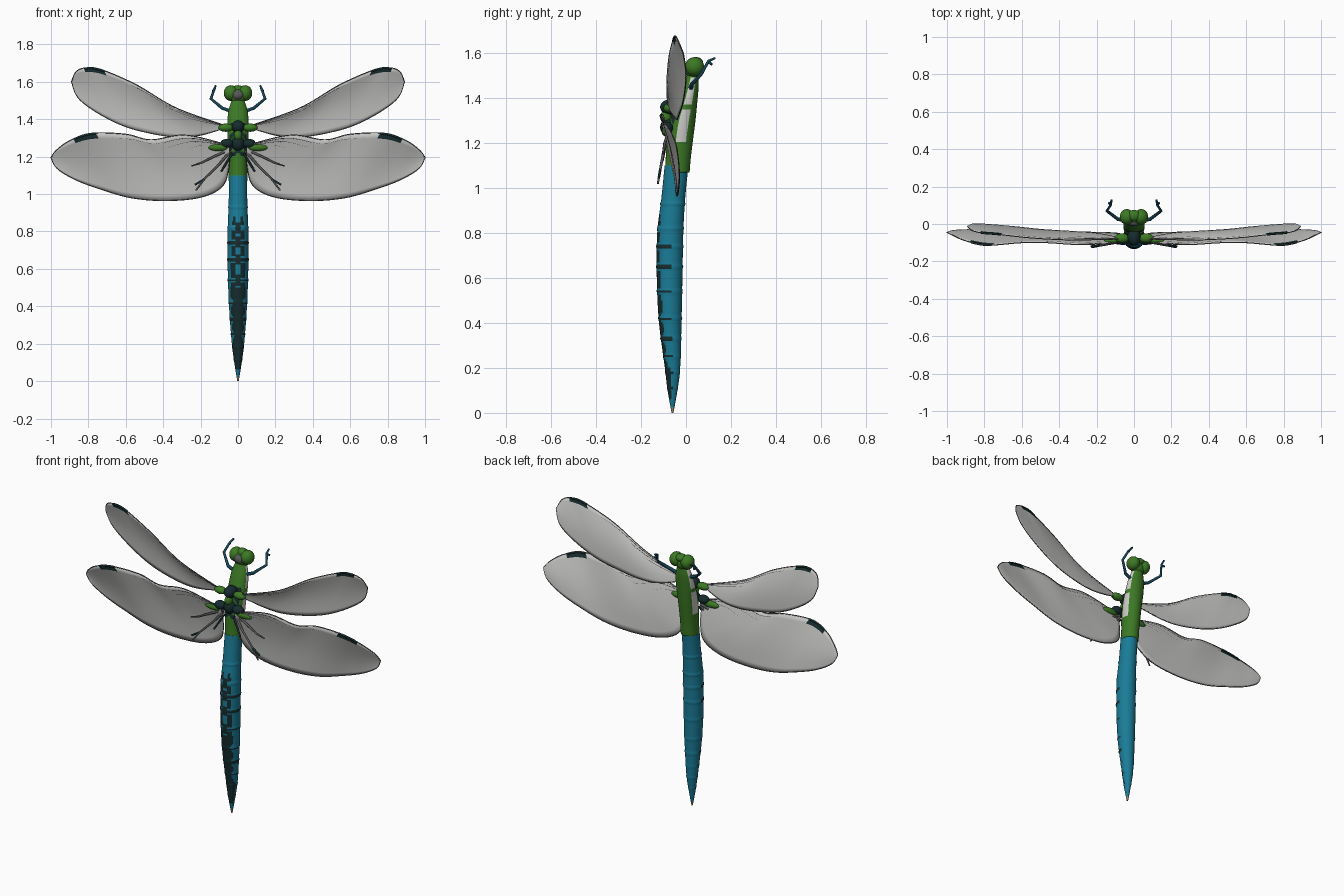
import bpy, bmesh, math
from mathutils import Vector

old = bpy.data.objects.get("Cube")
if old:
    bpy.data.objects.remove(old, do_unlink=True)


def material(name, r, g, b):
    m = bpy.data.materials.new(name)
    m.use_nodes = True
    m.diffuse_color = (r, g, b, 1)
    m.node_tree.nodes["Principled BSDF"].inputs["Base Color"].default_value = (r, g, b, 1)
    return m


BLUE = material("abdomen blue", .01, .2, .31)
GREEN = material("body green", .045, .19, .018)
DARK = material("dark marking", .008, .025, .027)
WING = material("wing grey", .56, .56, .55)
PALE = material("pale flank", .6, .6, .57)
TEAL = material("leg teal", .008, .06, .1)
VEIN = material("vein grey", .1, .1, .1)
TAN = material("tail tan", .35, .25, .15)


def spline(points, t):
    """Smooth point at t (0..1) through a list of points."""
    p = [Vector(q) for q in points]
    f = min(max(t, 0), 1) * (len(p) - 1)
    i = min(int(f), len(p) - 2)
    f -= i
    a, b, c, d = p[max(i - 1, 0)], p[i], p[i + 1], p[min(i + 2, len(p) - 1)]
    return b + (c - a) * f / 2 + (a * 2 - b * 5 + c * 4 - d) * f**2 / 2 + (b * 3 - a - c * 3 + d) * f**3 / 2


def finish(name, bm, mats):
    bmesh.ops.recalc_face_normals(bm, faces=bm.faces)
    me = bpy.data.meshes.new(name)
    for f in bm.faces:
        f.smooth = True
    bm.to_mesh(me)
    bm.free()
    for m in mats:
        me.materials.append(m)
    ob = bpy.data.objects.new(name, me)
    bpy.context.collection.objects.link(ob)
    return ob


def body_loft(name, profile, rows, sides, mats, rule, swell=lambda z: 1):
    """Elliptical rings (z, y centre, x radius, y radius); angle 0 faces -y."""
    bm = bmesh.new()
    rings = []
    for k in range(rows + 1):
        z, yc, rx, ry = spline([q[:3] + q[3:] for q in profile], k / rows)
        s = swell(z)
        angles = [math.tau * j / sides for j in range(sides)]
        rings.append([bm.verts.new((rx * s * math.sin(a), yc - ry * s * math.cos(a), z)) for a in angles])
    for k in range(rows):
        for j in range(sides):
            n = (j + 1) % sides
            f = bm.faces.new((rings[k][j], rings[k][n], rings[k + 1][n], rings[k + 1][j]))
            a = math.tau * (j + .5) / sides
            f.material_index = rule(min(a, math.tau - a), f.calc_center_median().z)
    bm.faces.new(rings[0])
    bm.faces.new(rings[-1])
    return finish(name, bm, mats)


def blob(name, centre, radii, mat):
    bm = bmesh.new()
    bmesh.ops.create_uvsphere(bm, u_segments=24, v_segments=16, radius=1)
    bmesh.ops.scale(bm, vec=radii, verts=bm.verts)
    bmesh.ops.translate(bm, vec=centre, verts=bm.verts)
    return finish(name, bm, [mat])


def tube(name, points, radius, mat, closed=False, taper=1):
    cu = bpy.data.curves.new(name, "CURVE")
    cu.dimensions = "3D"
    cu.bevel_depth = radius
    cu.bevel_resolution = 1
    cu.use_fill_caps = True
    sp = cu.splines.new("POLY")
    sp.points.add(len(points) - 1)
    for i, p in enumerate(points):
        sp.points[i].co = (*p, 1)
        sp.points[i].radius = 1 + (taper - 1) * i / (len(points) - 1)
    sp.use_cyclic_u = closed
    cu.materials.append(mat)
    ob = bpy.data.objects.new(name, cu)
    bpy.context.collection.objects.link(ob)


def flip(points, s):
    return [(p[0] * s, p[1], p[2]) for p in points]


# Abdomen: segmented, with a broken dark band along the -y side
JOINTS = [.11, .18, .25, .33, .42, .54, .65, .74, .82, .93]


def abdomen_rule(a, z):
    if z < .022:
        return 2
    gap = min(abs(z - j) for j in JOINTS)
    if gap < .005 and a < 1.7 and z < .8:
        return 1
    if z < .06 or z > .88:
        return 0
    if z < .2:
        return int(a < 1.35)
    if z < .5:
        return int(a < .95 - .5 * max(0, .03 - gap) / .03)
    wide = .8 - (z - .5) * .6
    return int(.2 < a < wide and gap > .015 or a < .3 and gap < .03)


body_loft("abdomen", [
    (0, -.06, .004, .004), (.1, -.06, .02, .022), (.2, -.06, .033, .034),
    (.4, -.07, .048, .05), (.6, -.073, .055, .057), (.8, -.07, .055, .058),
    (.95, -.057, .05, .053), (1.1, -.042, .048, .053)],
    160, 48, [BLUE, DARK, TAN], abdomen_rule,
    lambda z: 1 + sum(.06 * math.exp(-((z - j) / .006) ** 2) for j in JOINTS))


# Thorax: green with pale flanks and dark bars between the wings
def thorax_rule(a, z):
    if 1.2 < z < 1.49 and 1.25 < a < 2.05 and abs(z - 1.36) > .012:
        return 1
    if 1.2 < z < 1.38 and a < .9 and (z * 18 + a) % 1 < .5:
        return 2
    return 0


body_loft("thorax", [
    (1.07, -.039, .05, .055), (1.14, -.034, .05, .056), (1.22, -.028, .053, .06),
    (1.3, -.016, .056, .058), (1.38, .004, .057, .046), (1.45, .02, .05, .036),
    (1.51, .032, .03, .024)], 60, 48, [GREEN, PALE, DARK], thorax_rule)
blob("front_wing_hump", (0, -.07, 1.36), (.035, .045, .035), DARK)
blob("hind_wing_hump", (0, -.075, 1.27), (.035, .04, .04), DARK)
blob("hump_plate", (0, -.09, 1.315), (.022, .025, .03), GREEN)

# Head
blob("head", (0, .032, 1.525), (.05, .034, .04), GREEN)
blob("face", (0, .008, 1.53), (.03, .02, .025), VEIN)
blob("brow", (0, .045, 1.56), (.035, .03, .022), GREEN)

# Wing edges: leading and trailing, from root to tip
FRONT = ([(.05, -.08, 1.36), (.33, -.085, 1.46), (.545, -.075, 1.585), (.73, -.055, 1.665),
          (.81, -.048, 1.675), (.865, -.035, 1.655), (.89, -.012, 1.6)],
         [(.05, -.08, 1.36), (.2, -.05, 1.315), (.33, -.04, 1.305), (.49, -.03, 1.33),
          (.625, -.016, 1.37), (.76, -.004, 1.44), (.855, 0, 1.515), (.89, -.012, 1.6)])
HIND = ([(.045, -.1, 1.26), (.28, -.11, 1.315), (.465, -.1, 1.29), (.6, -.1, 1.32),
         (.785, -.113, 1.325), (.9, -.09, 1.285), (.97, -.06, 1.235), (1, -.045, 1.195)],
        [(.045, -.1, 1.26), (.05, -.07, 1.14), (.085, -.05, 1.04), (.2, -.045, .983),
         (.385, -.04, .965), (.57, -.035, .98), (.73, -.03, 1.025), (.865, -.03, 1.075),
         (.965, -.035, 1.135), (1, -.045, 1.195)])


def wing(name, edges, spot, s):
    lead, trail = (flip(e, s) for e in edges)
    nu, nv = 60, 12

    def at(u, v):
        p = spline(lead, u).lerp(spline(trail, u), v)
        p.y += .012 * math.sin(math.pi * v) * math.sin(math.pi * u)
        return p

    bm = bmesh.new()
    grid = [[bm.verts.new(at(i / nu, j / nv)) for j in range(nv + 1)] for i in range(nu + 1)]
    for i in range(nu):
        for j in range(nv):
            f = bm.faces.new((grid[i][j], grid[i + 1][j], grid[i + 1][j + 1], grid[i][j + 1]))
            c = f.calc_center_median()
            near = spline(lead, (i + .5) / nu).z - c.z
            f.material_index = int(spot[0] < abs(c.x) < spot[1] and near < .028)
    bmesh.ops.remove_doubles(bm, verts=bm.verts, dist=.0001)
    ob = finish(name, bm, [WING, DARK])
    thick = ob.modifiers.new("thickness", "SOLIDIFY")
    thick.thickness = .004
    thick.offset = 0
    # Rim and main veins
    rim = [at(i / nu, 0) for i in range(nu)] + [at(1 - i / nu, 1) for i in range(nu)]
    tube(name + "_rim", rim, .0028, VEIN, closed=True)
    for k, (v, end) in enumerate([(.07, .8), (.16, .5), (.28, .35)]):
        tube(name + "_vein_%d" % k, [at(end * i / 20, v) for i in range(21)], .003, VEIN, taper=.5)
    # Dark spot stands just proud of the leading edge
    marks = [p for p in (at(i / 300, .01) for i in range(300)) if spot[0] < abs(p.x) < spot[1]]
    tube(name + "_spot_edge", marks, .006, DARK)


for side, s in (("left", 1), ("right", -1)):
    wing(side + "_front_wing", FRONT, (.71, .82), s)
    wing(side + "_hind_wing", HIND, (.76, .87), s)
    blob(side + "_eye", (.038 * s, .038, 1.54), (.038, .042, .042), GREEN)
    blob(side + "_front_wing_root", (.065 * s, -.075, 1.355), (.04, .025, .022), GREEN)
    blob(side + "_hind_wing_root", (.105 * s, -.09, 1.25), (.055, .018, .02), GREEN)
    blob(side + "_root_joint", (.06 * s, -.085, 1.27), (.035, .028, .025), DARK)
    # Legs: the front pair reach past the head, the others trail behind
    tube(side + "_front_leg", flip([(.03, .02, 1.44), (.085, .025, 1.46), (.145, .07, 1.51),
         (.125, .1, 1.565), (.12, .13, 1.578)], s), .011, TEAL, taper=.5)
    tube(side + "_front_claw", flip([(.125, .1, 1.56), (.135, .115, 1.55)], s), .006, TEAL)
    tube(side + "_middle_leg", flip([(.04, -.08, 1.24), (.13, -.095, 1.2), (.2, -.1, 1.165),
         (.25, -.1, 1.15)], s), .008, VEIN, taper=.5)
    tube(side + "_hind_leg", flip([(.04, -.08, 1.23), (.1, -.1, 1.16), (.18, -.115, 1.08),
         (.225, -.125, 1.02)], s), .008, VEIN, taper=.6)
    tube(side + "_hind_claw", flip([(.18, -.115, 1.08), (.23, -.12, 1.05)], s), .006, DARK)
    tube(side + "_inner_leg", flip([(.03, -.085, 1.22), (.09, -.105, 1.12)], s), .006, DARK)
